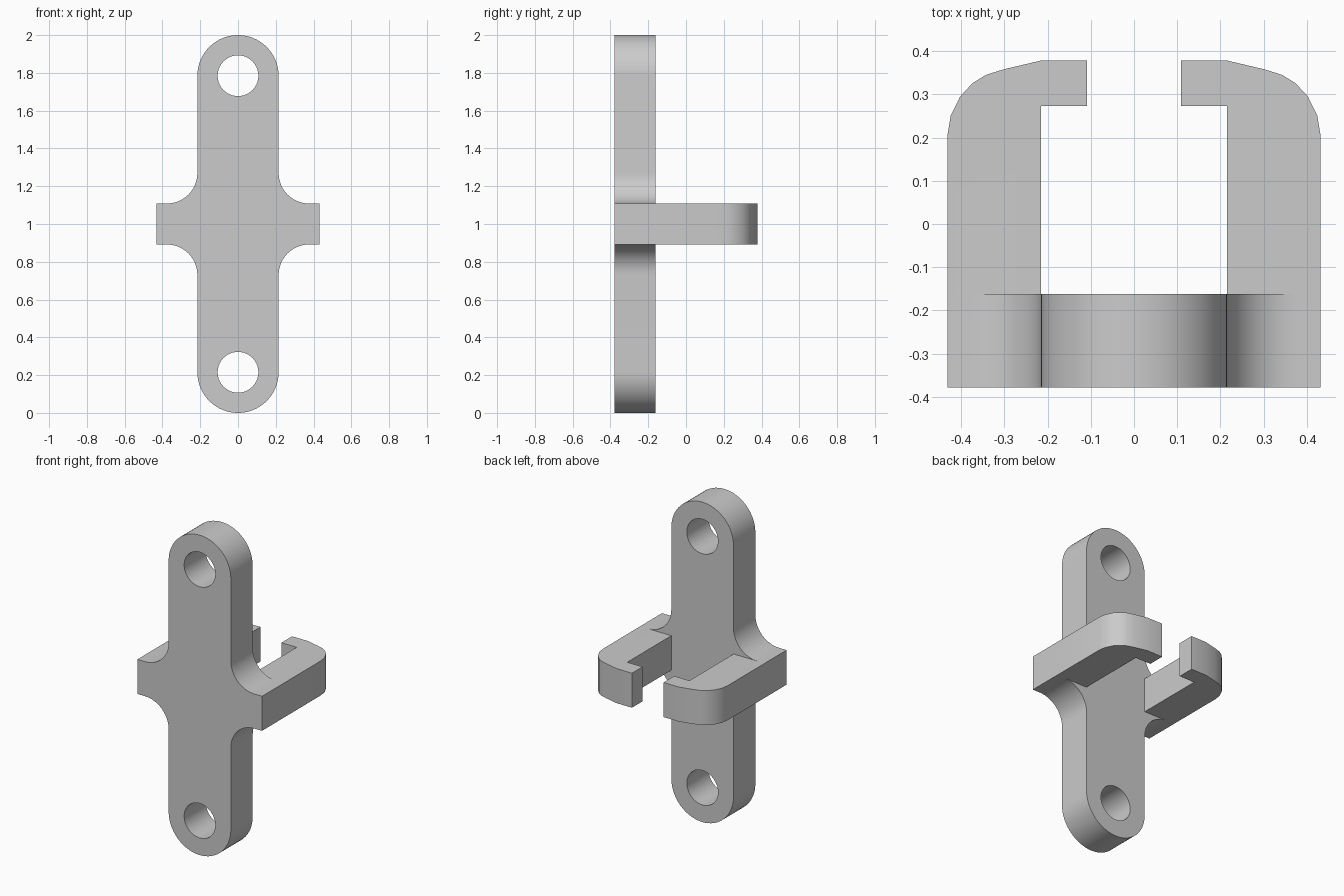
import bpy
import bmesh
from math import cos, sin, radians
from mathutils import Vector

if "Cube" in bpy.data.objects:
    bpy.data.objects.remove(bpy.data.objects["Cube"], do_unlink=True)

FRONT, PLATE_BACK, BACK = -0.378, -0.162, 0.378
HALF = 0.215            # half width of the plate and radius of its ends
REACH = 0.431           # half width over the arms
BAR = 0.108             # half height of the arms and radius of the holes
FILLET = 0.162
MID = 1.0

metal = bpy.data.materials.new("plain grey")
metal.use_nodes = True
grey = (0.6, 0.6, 0.6, 1)
metal.diffuse_color = grey
metal.node_tree.nodes["Principled BSDF"].inputs["Base Color"].default_value = grey


def arc(cx, cy, r, start, end, steps):
    angles = [radians(start + (end - start) * i / steps) for i in range(steps + 1)]
    return [(cx + r * cos(a), cy + r * sin(a)) for a in angles]


def prism(name, outline, direction):
    """Extrude a closed outline of 3D points along a direction."""
    bm = bmesh.new()
    face = bm.faces.new([bm.verts.new(p) for p in outline])
    top = bmesh.ops.extrude_face_region(bm, geom=[face])
    moved = [v for v in top["geom"] if isinstance(v, bmesh.types.BMVert)]
    bmesh.ops.translate(bm, verts=moved, vec=Vector(direction))
    bmesh.ops.recalc_face_normals(bm, faces=bm.faces)
    mesh = bpy.data.meshes.new(name)
    bm.to_mesh(mesh)
    bm.free()
    obj = bpy.data.objects.new(name, mesh)
    bpy.context.collection.objects.link(obj)
    mesh.materials.append(metal)
    return obj


def combine(target, other, operation):
    mod = target.modifiers.new("combine", 'BOOLEAN')
    mod.operation, mod.solver, mod.object = operation, 'EXACT', other
    bpy.context.view_layer.objects.active = target
    bpy.ops.object.modifier_apply(modifier=mod.name)
    bpy.data.objects.remove(other, do_unlink=True)


# Plate: one quarter outline, mirrored into a cross with rounded ends
quarter = arc(0, MID - HALF, HALF, 90, 0, 16)
quarter += arc(HALF + FILLET, BAR + FILLET, FILLET, 180, 270, 12)
quarter.append((REACH, BAR))
right = quarter + [(x, -z) for x, z in reversed(quarter)]
left = [(-x, z) for x, z in reversed(right)][1:-1]
bracket = prism("clip_bracket", [(x, FRONT, MID + z) for x, z in right + left],
                (0, PLATE_BACK - FRONT, 0))

# Bolt holes
for z in (HALF, 2 * MID - HALF):
    circle = arc(0, z, BAR, 0, 360, 40)[:-1]
    cutter = prism("hole_cutter", [(x, FRONT - 0.1, h) for x, h in circle], (0, 0.5, 0))
    cutter.hide_render = True
    combine(bracket, cutter, 'DIFFERENCE')

# Hooked arms with a rounded back corner
hook = [(HALF, PLATE_BACK), (REACH, PLATE_BACK), (REACH, 0.207), (0.424, 0.25),
        (0.402, 0.295), (0.373, 0.326), (0.342, 0.345), (0.3, 0.358),
        (HALF, BACK), (0.109, BACK), (0.109, 0.273), (HALF, 0.273)]
for side in (1, -1):
    arm = prism("arm", [(side * x, y, MID - BAR) for x, y in hook], (0, 0, 2 * BAR))
    combine(bracket, arm, 'UNION')

bpy.ops.object.select_all(action='DESELECT')
bracket.select_set(True)
bpy.context.view_layer.objects.active = bracket
bpy.ops.object.shade_smooth_by_angle(angle=radians(30))
